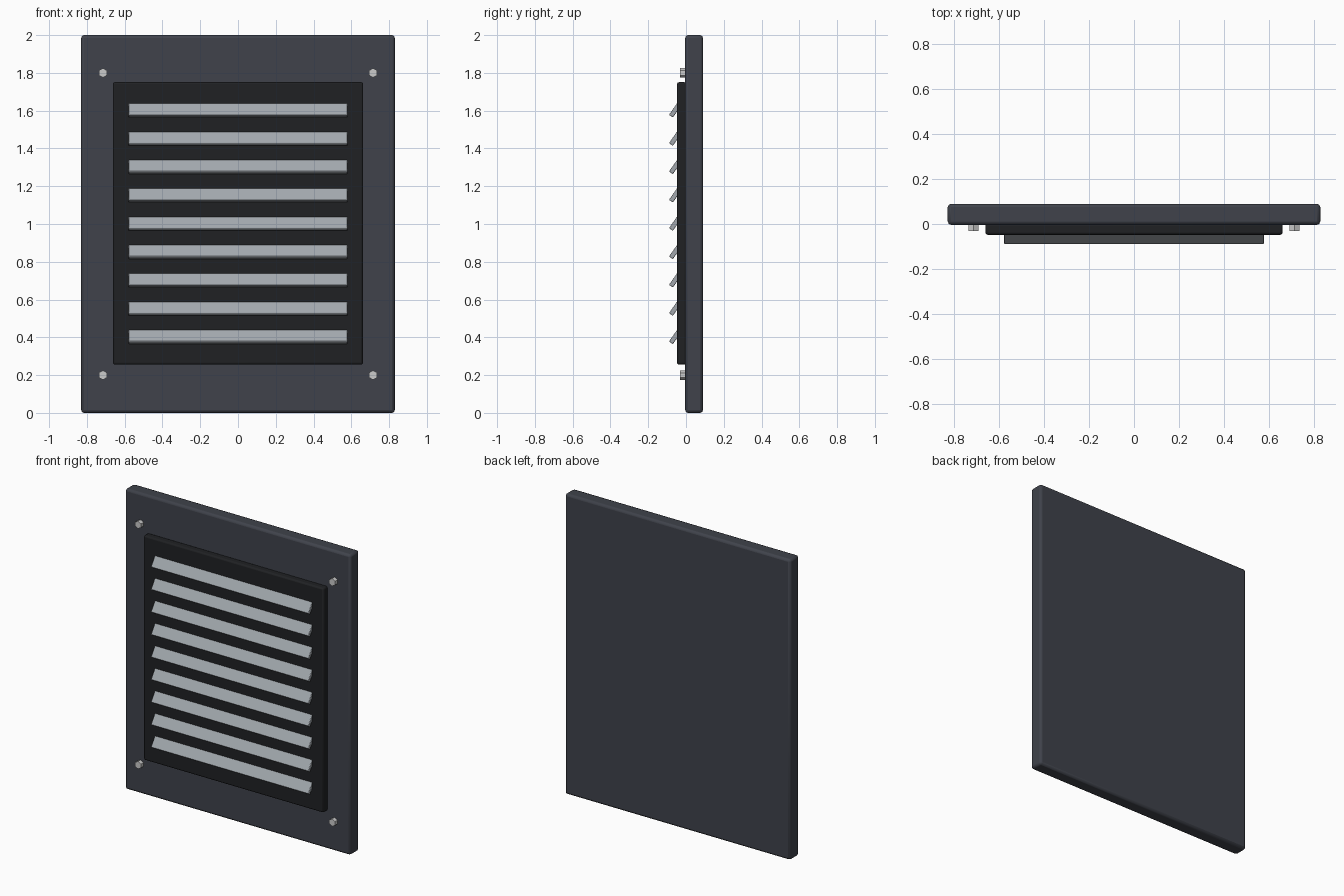
import bpy, math

if "Cube" in bpy.data.objects:
    bpy.data.objects.remove(bpy.data.objects["Cube"])


def mat(name, rgb):
    m = bpy.data.materials.new(name)
    m.diffuse_color = (*rgb, 1)
    m.use_nodes = True
    m.node_tree.nodes["Principled BSDF"].inputs["Base Color"].default_value = m.diffuse_color
    return m


FRAME = mat("slate_paint", (0.05, 0.055, 0.07))
DARK = mat("black_paint", (0.014, 0.015, 0.017))
METAL = mat("pale_metal", (0.36, 0.39, 0.42))
BOLT = mat("bolt_metal", (0.6, 0.61, 0.62))


def finish(ob, name, material, bevel=0.0):
    ob.name = name
    ob.data.materials.append(material)
    if bevel:
        b = ob.modifiers.new("bevel", 'BEVEL')
        b.width = bevel
        b.segments = 2
        bpy.ops.object.shade_smooth_by_angle(angle=math.radians(30))
    return ob


def box(name, loc, size, material, bevel, tilt=0.0):
    bpy.ops.mesh.primitive_cube_add(size=1, location=loc)
    ob = bpy.context.object
    ob.scale = size
    bpy.ops.object.transform_apply(location=False, rotation=False, scale=True)
    ob.rotation_euler.x = tilt
    return finish(ob, name, material, bevel)


# Wall plate and raised dark grille backing
box("wall_plate", (0, 0.043, 1), (1.66, 0.094, 2), FRAME, 0.015)
box("grille_backing", (0, -0.023, 1.003), (1.325, 0.05, 1.495), DARK, 0.01)

# Tilted louvre slats, half sunk into the backing
for i in range(9):
    box(f"slat_{i + 1}", (0, -0.054, 0.408 + 0.15 * i),
        (1.16, 0.09, 0.025), METAL, 0.004, math.radians(55))

# Hexagonal bolts in the corners, one point upward
for sx in (-1, 1):
    for z in (0.2, 1.8):
        bpy.ops.mesh.primitive_cylinder_add(
            vertices=6, radius=0.025, depth=0.04,
            location=(sx * 0.715, -0.011, z), rotation=(math.pi / 2, 0, 0))
        side = "left" if sx < 0 else "right"
        level = "lower" if z < 1 else "upper"
        finish(bpy.context.object, f"bolt_{level}_{side}", BOLT)
